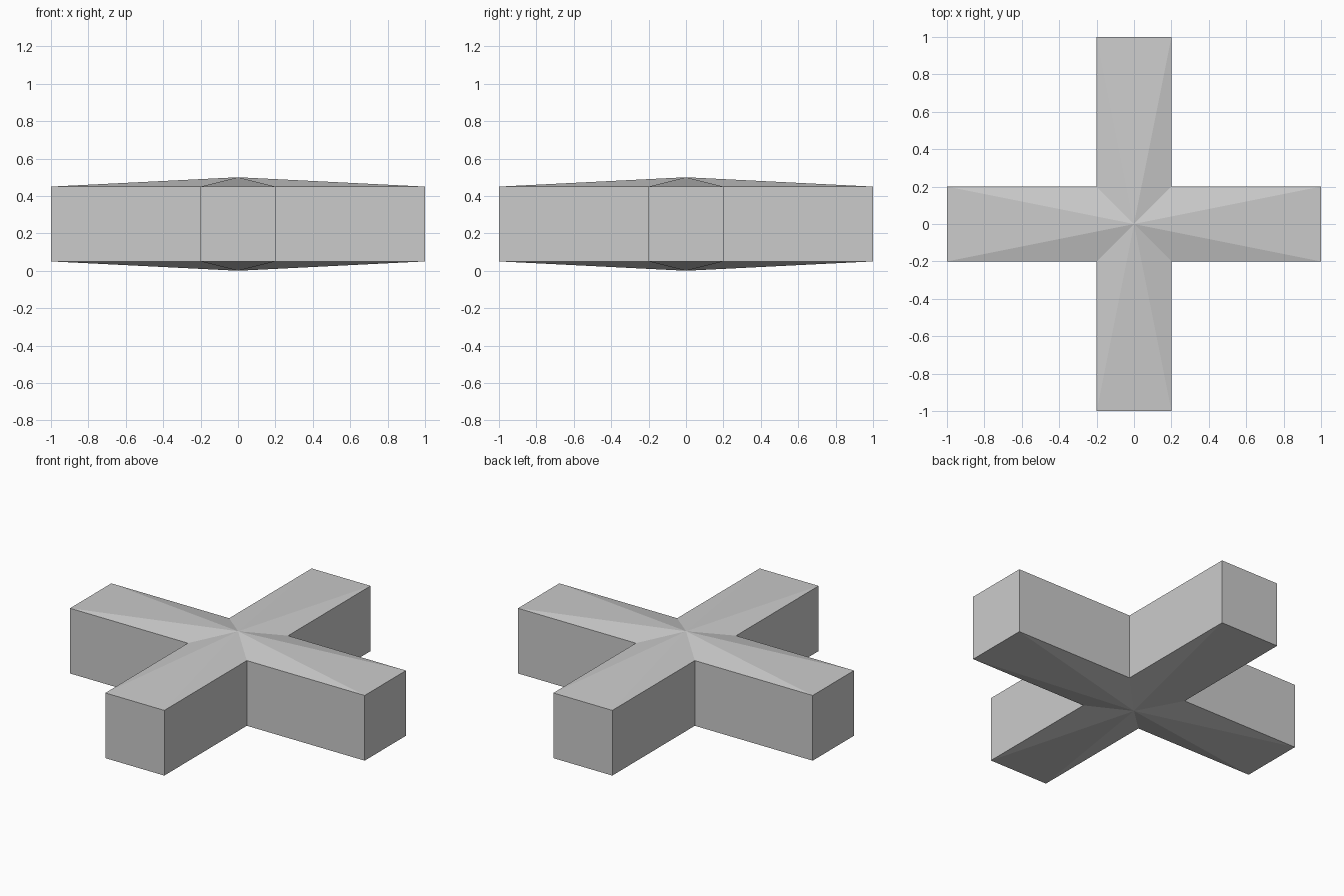
import bpy, bmesh

if "Cube" in bpy.data.objects:
    bpy.data.objects.remove(bpy.data.objects["Cube"])

ARM, HALF = 1.0, 0.2          # arm reach and half width
LOW, HIGH = 0.05, 0.45        # side wall heights
BOTTOM, TOP = 0.0, 0.5        # centre peaks

grey = bpy.data.materials.new("plain grey")
grey.diffuse_color = (0.6, 0.6, 0.6, 1)
grey.use_nodes = True
grey.node_tree.nodes["Principled BSDF"].inputs["Base Color"].default_value = grey.diffuse_color

# Cross outline: one arm's three corners turned a quarter four times
corners = [(ARM, -HALF), (ARM, HALF), (HALF, HALF)]
outline = []
for quarter in range(4):
    outline += corners
    corners = [(-y, x) for x, y in corners]

bm = bmesh.new()
low = [bm.verts.new((x, y, LOW)) for x, y in outline]
high = [bm.verts.new((x, y, HIGH)) for x, y in outline]
bottom_peak = bm.verts.new((0, 0, BOTTOM))
top_peak = bm.verts.new((0, 0, TOP))

# Side walls, with fans rising and falling to the centre peaks
n = len(outline)
for i in range(n):
    j = (i + 1) % n
    bm.faces.new((low[i], low[j], high[j], high[i]))
    bm.faces.new((high[i], high[j], top_peak))
    bm.faces.new((low[j], low[i], bottom_peak))
bmesh.ops.recalc_face_normals(bm, faces=bm.faces[:])

mesh = bpy.data.meshes.new("cross_block")
bm.to_mesh(mesh)
bm.free()
mesh.materials.append(grey)
bpy.context.collection.objects.link(bpy.data.objects.new("cross_block", mesh))
